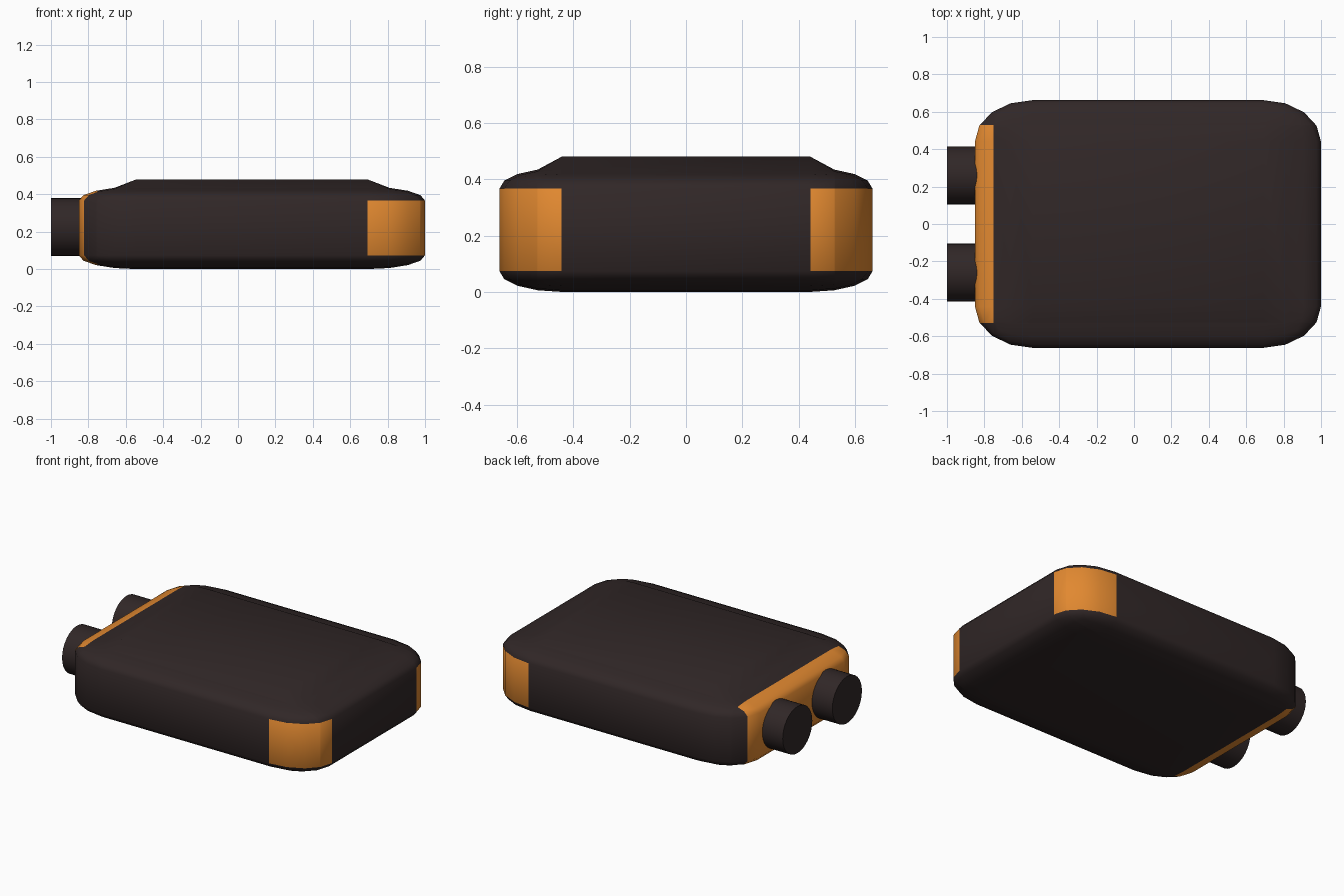
import bpy, bmesh, math
from mathutils import Matrix, Vector

if "Cube" in bpy.data.objects:
    bpy.data.objects.remove(bpy.data.objects["Cube"])


def material(name, rgb):
    m = bpy.data.materials.new(name)
    m.diffuse_color = (*rgb, 1)
    m.use_nodes = True
    m.node_tree.nodes["Principled BSDF"].inputs["Base Color"].default_value = m.diffuse_color
    return m


dark = material("dark brown", (0.030, 0.020, 0.020))
orange = material("orange", (0.76, 0.25, 0.03))


def add_object(name, bm, mats, angle):
    bmesh.ops.recalc_face_normals(bm, faces=bm.faces)
    me = bpy.data.meshes.new(name)
    bm.to_mesh(me)
    bm.free()
    for m in mats:
        me.materials.append(m)
    ob = bpy.data.objects.new(name, me)
    bpy.context.collection.objects.link(ob)
    bpy.ops.object.select_all(action='DESELECT')
    ob.select_set(True)
    bpy.context.view_layer.objects.active = ob
    bpy.ops.object.shade_smooth_by_angle(angle=math.radians(angle))
    return ob


# Body: a bevelled cube, stretched, with the flat top raised
CX, SX, SY, SZ = 0.0745, 0.925, 0.662, 0.22
bm = bmesh.new()
bmesh.ops.create_cube(bm, size=6)
bmesh.ops.bevel(bm, geom=list(bm.edges), offset=1, segments=4, profile=0.5, affect='EDGES')
for v in bm.verts:
    top = v.co.z > 2.99
    v.co = Vector((CX + v.co.x * SX / 3, v.co.y * SY / 3, SZ + v.co.z * SZ / 3))
    if top:
        v.co.z = 0.48

# Cut the outline of the orange end panel
PX, PY = -0.75, 0.53
for co, no in (((PX, 0, 0), (1, 0, 0)), ((0, PY, 0), (0, 1, 0)), ((0, -PY, 0), (0, 1, 0))):
    bmesh.ops.bisect_plane(bm, geom=bm.verts[:] + bm.edges[:] + bm.faces[:],
                           plane_co=co, plane_no=no, dist=1e-5)

# Orange end panel and the two orange upright corners
core_x, core_y = CX + SX * 2 / 3, SY * 2 / 3
for f in bm.faces:
    c = f.calc_center_median()
    panel = c.x < PX and abs(c.y) < PY
    corner = c.x > core_x and abs(c.y) > core_y and SZ / 3 < c.z < SZ * 5 / 3
    f.material_index = int(panel or corner)
add_object("body", bm, (dark, orange), 60)

# Round knobs on the orange end
for side, name in ((-1, "front_knob"), (1, "back_knob")):
    bm = bmesh.new()
    place = Matrix.Translation((-0.9, side * 0.26, 0.225)) @ Matrix.Rotation(math.pi / 2, 4, 'Y')
    bmesh.ops.create_cone(bm, cap_ends=True, segments=32, radius1=0.155, radius2=0.155,
                          depth=0.2, matrix=place)
    add_object(name, bm, (dark,), 30)
